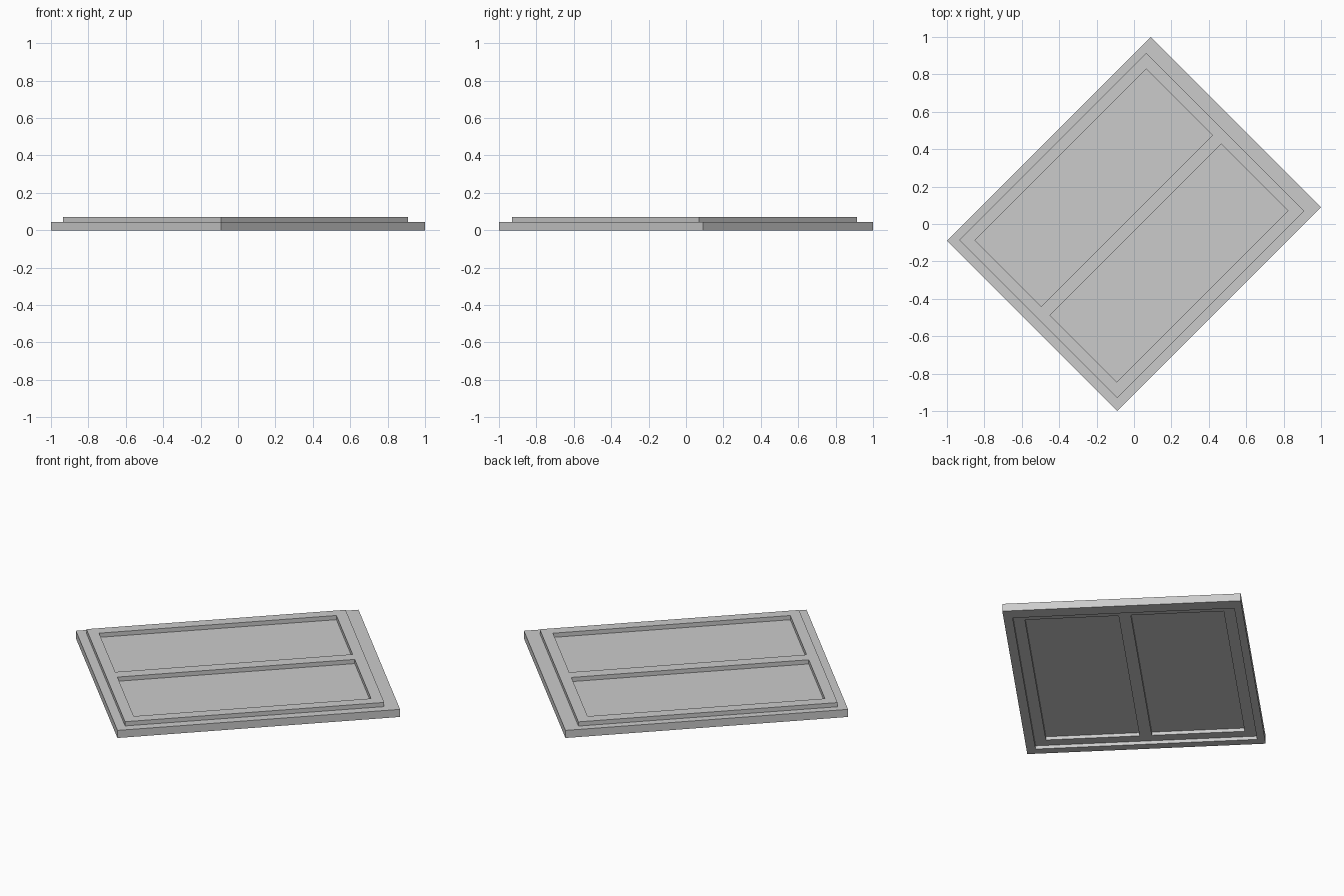
import bpy
import bmesh
from math import radians

if "Cube" in bpy.data.objects:
    bpy.data.objects.remove(bpy.data.objects["Cube"], do_unlink=True)

grey = bpy.data.materials.new("window_grey")
grey.use_nodes = True
colour = (0.6, 0.6, 0.6, 1)
grey.diffuse_color = colour
grey.node_tree.nodes["Principled BSDF"].inputs["Base Color"].default_value = colour


def slab(name, xs, ys, bottom, top, holes=()):
    """Flat slab on a grid of cut lines, leaving out the cells in holes."""
    bm = bmesh.new()
    grid = [[bm.verts.new((x, y, bottom)) for y in ys] for x in xs]
    for i in range(len(xs) - 1):
        for j in range(len(ys) - 1):
            if (i, j) not in holes:
                bm.faces.new((grid[i][j], grid[i + 1][j],
                              grid[i + 1][j + 1], grid[i][j + 1]))
    result = bmesh.ops.extrude_face_region(bm, geom=bm.faces[:])
    raised = [g for g in result["geom"] if isinstance(g, bmesh.types.BMVert)]
    bmesh.ops.translate(bm, verts=raised, vec=(0, 0, top - bottom))
    bmesh.ops.recalc_face_normals(bm, faces=bm.faces[:])
    mesh = bpy.data.meshes.new(name)
    bm.to_mesh(mesh)
    bm.free()
    mesh.materials.append(grey)
    obj = bpy.data.objects.new(name, mesh)
    obj.rotation_euler.z = radians(45)
    bpy.context.collection.objects.link(obj)
    return obj


# Cut lines of the window, along its length and its width
length = [-0.771, -0.721, -0.663, 0.632, 0.693, 0.771]
width = [-0.643, -0.594, -0.533, -0.028, 0.038, 0.539, 0.601, 0.643]

# Outer frame around one large opening
slab("outer_frame", [length[i] for i in (0, 1, 4, 5)],
     [width[i] for i in (0, 1, 6, 7)], 0, 0.045, holes=[(1, 1)])

# Raised sash with a centre bar and two openings
slab("sash", length[1:5], width[1:7], 0.02, 0.07, holes=[(1, 1), (1, 3)])

# Thin panes set into the sash
slab("right_pane", length[2:4], width[2:4], 0.04, 0.045)
slab("left_pane", length[2:4], width[4:6], 0.04, 0.045)
